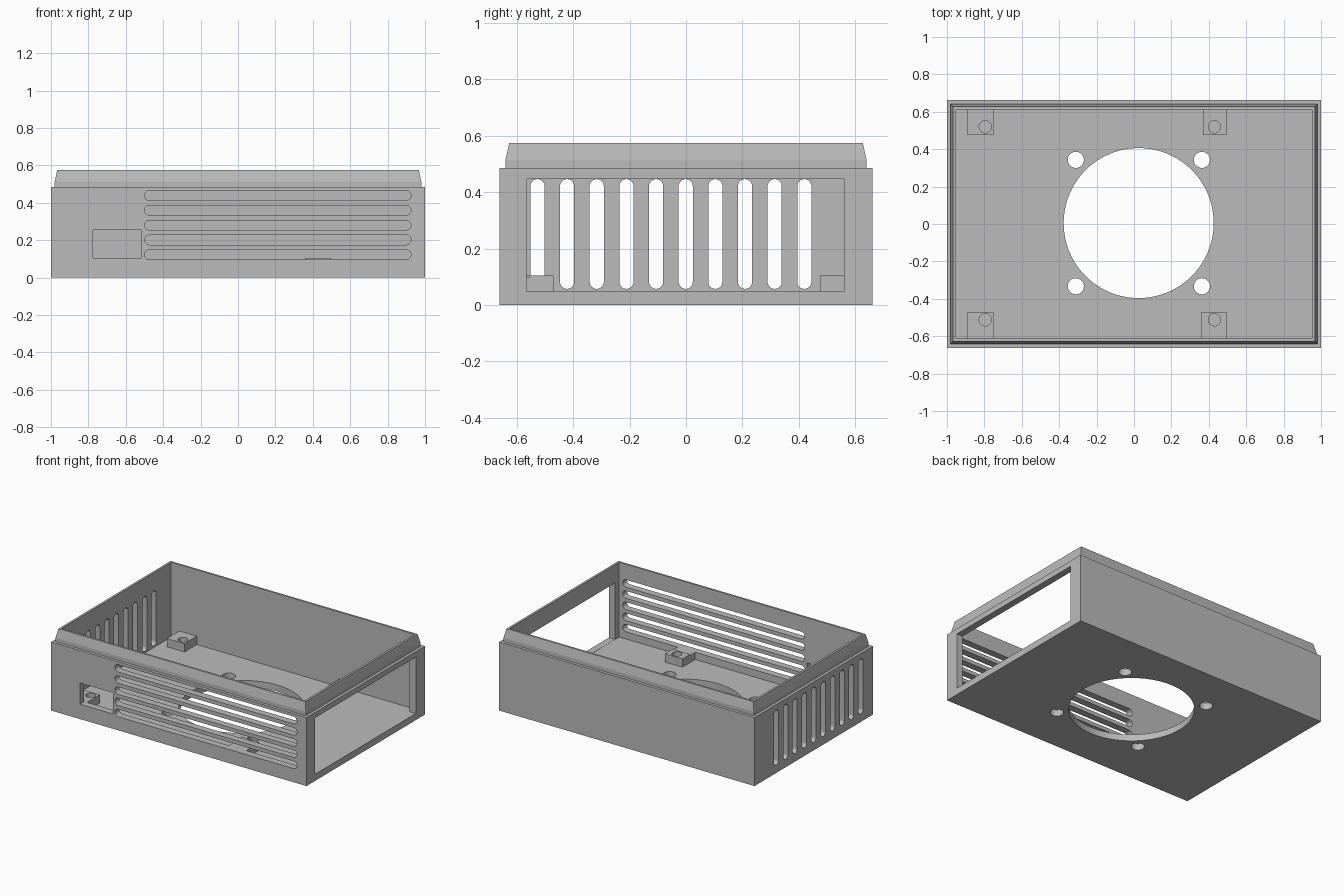
import bpy, bmesh
from math import cos, sin, pi, radians
from mathutils import Vector

cube = bpy.data.objects.get("Cube")
if cube:
    bpy.data.objects.remove(cube, do_unlink=True)

grey = bpy.data.materials.new("light grey plastic")
grey.use_nodes = True
COLOUR = (0.5, 0.5, 0.5, 1)
grey.diffuse_color = COLOUR
grey.node_tree.nodes["Principled BSDF"].inputs["Base Color"].default_value = COLOUR

WALL_X, WALL_Y, FLOOR = 0.952, 0.613, 0.046   # inner faces of the tray
RIM, TOP = 0.485, 0.575


def make_object(name, bm):
    bmesh.ops.recalc_face_normals(bm, faces=bm.faces)
    mesh = bpy.data.meshes.new(name)
    bm.to_mesh(mesh)
    bm.free()
    mesh.materials.append(grey)
    obj = bpy.data.objects.new(name, mesh)
    bpy.context.collection.objects.link(obj)
    return obj


def rect(u0, u1, v0, v1):
    return [(u0, v0), (u1, v0), (u1, v1), (u0, v1)]


def circle(u, v, r, n=64):
    return [(u + r * cos(2 * pi * i / n), v + r * sin(2 * pi * i / n)) for i in range(n)]


def slot(u0, u1, v0, v1, n=24):
    """Rounded slot running along the longer side."""
    r = min(u1 - u0, v1 - v0) / 2
    if u1 - u0 > v1 - v0:
        ends, start = [(u1 - r, v0 + r), (u0 + r, v0 + r)], -pi / 2
    else:
        ends, start = [(u0 + r, v1 - r), (u0 + r, v0 + r)], 0
    return [(u + r * cos(start + pi * (k + i / n)), v + r * sin(start + pi * (k + i / n)))
            for k, (u, v) in enumerate(ends) for i in range(n + 1)]


def prism(bm, outline, axis, a, b):
    """Extrude a flat outline from a to b along the given axis."""
    def place(u, v, w):
        return {"x": (w, u, v), "y": (u, w, v), "z": (u, v, w)}[axis]
    low = [bm.verts.new(place(u, v, a)) for u, v in outline]
    high = [bm.verts.new(place(u, v, b)) for u, v in outline]
    bm.faces.new(low)
    bm.faces.new(high)
    n = len(low)
    for i in range(n):
        j = (i + 1) % n
        bm.faces.new((low[i], low[j], high[j], high[i]))


# Tray with stepped, tapered rim
rings = [(1, 0.662, 0), (1, 0.662, RIM), (0.98, 0.641, RIM), (0.98, 0.641, 0.512),
         (0.967, 0.627, TOP), (WALL_X, WALL_Y, TOP), (WALL_X, WALL_Y, FLOOR)]
bm = bmesh.new()
loops = [[bm.verts.new((sx * x, sy * y, z)) for sx, sy in ((-1, -1), (1, -1), (1, 1), (-1, 1))]
         for x, y, z in rings]
bm.faces.new(loops[0])
bm.faces.new(loops[-1])
for a, b in zip(loops, loops[1:]):
    for i in range(4):
        j = (i + 1) % 4
        bm.faces.new((a[i], a[j], b[j], b[i]))
tray = make_object("tray", bm)

# Mounting pads in the floor corners, sunk slightly into floor and wall
pads = []
for name, x0, x1, y0, y1 in (("back_left_pad", 0.37, 0.495, 0.475, 0.62),
                             ("back_right_pad", -0.89, -0.752, 0.475, 0.62),
                             ("front_left_pad", 0.357, 0.495, -0.62, -0.47),
                             ("front_right_pad", -0.89, -0.752, -0.62, -0.47)):
    bm = bmesh.new()
    prism(bm, rect(x0, x1, y0, y1), "z", FLOOR - 0.006, 0.105)
    pads.append(make_object(name, bm))

# Openings
bm = bmesh.new()
prism(bm, circle(0.025, 0.005, 0.401, 128), "z", -0.1, 0.2)           # fan opening
for x in (-0.311, 0.363):
    for y in (-0.333, 0.343):
        prism(bm, circle(x, y, 0.043), "z", -0.1, 0.2)                # fan screw holes
for x in (-0.795, 0.43):
    for y in (-0.512, 0.52):
        prism(bm, circle(x, y, 0.033), "z", FLOOR + 0.001, 0.2)       # pad holes
for i in range(5):
    z = 0.123 + 0.079 * i
    prism(bm, slot(-0.5, 0.925, z - 0.026, z + 0.026), "y", -0.8, -0.555)   # front vents
for i in range(10):
    y = -0.527 + 0.1052 * i
    prism(bm, slot(y - 0.025, y + 0.025, 0.057, 0.446), "x", -1.2, -0.91)   # side vents
prism(bm, rect(-0.775, -0.517, 0.105, 0.255), "y", -0.8, -0.58)       # cable opening
prism(bm, rect(-0.566, 0.56, FLOOR + 0.001, 0.446), "x", 0.93, 1.2)   # side window
cutter = make_object("opening_cutter", bm)
cutter.hide_render = True

for obj in [tray] + pads:
    cut = obj.modifiers.new("openings", "BOOLEAN")
    cut.operation = "DIFFERENCE"
    cut.solver = "EXACT"
    cut.object = cutter
    bpy.ops.object.select_all(action="DESELECT")
    obj.select_set(True)
    bpy.context.view_layer.objects.active = obj
    bpy.ops.object.modifier_apply(modifier=cut.name)
    bpy.ops.object.shade_smooth_by_angle(angle=radians(9))

bpy.data.objects.remove(cutter, do_unlink=True)
